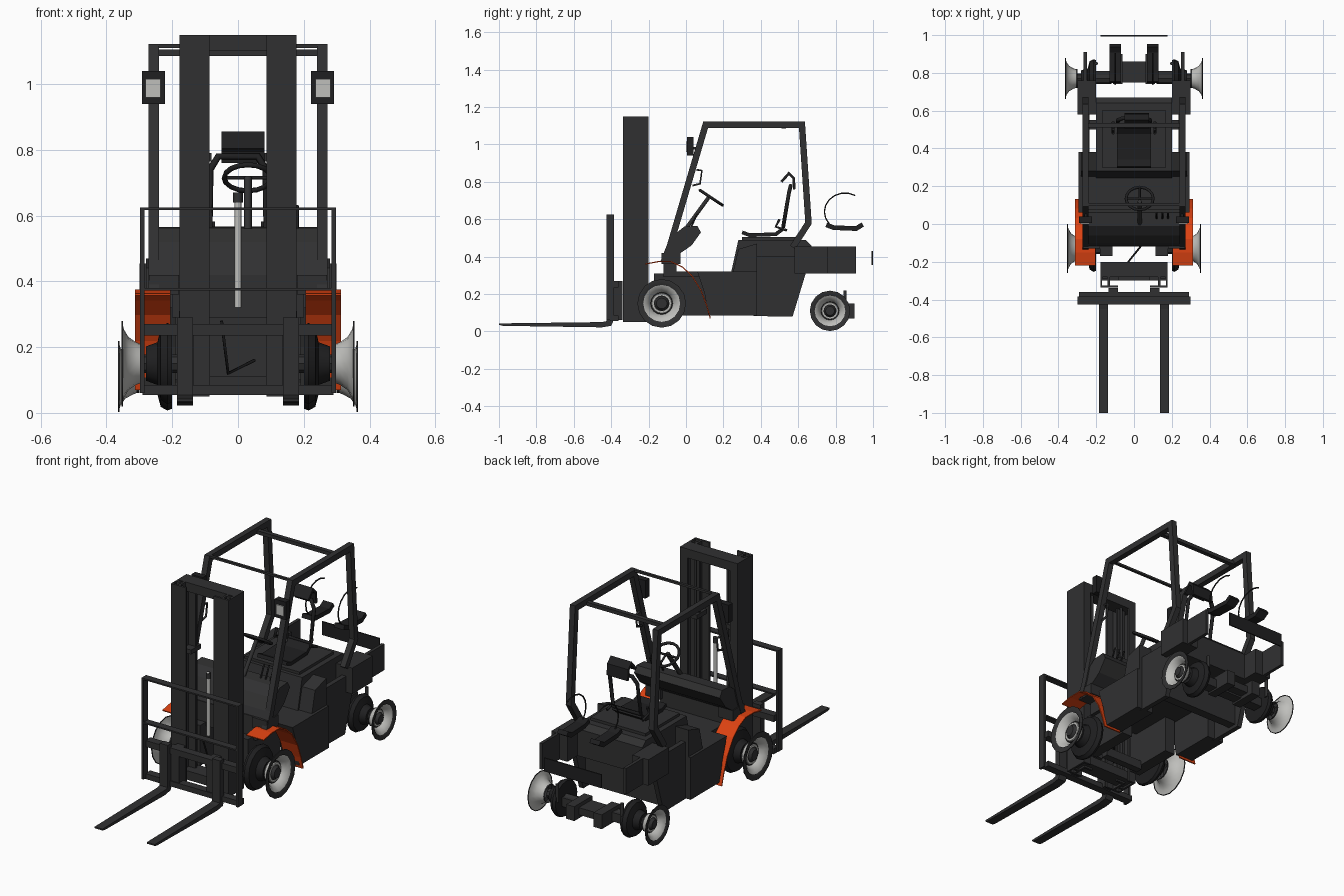
import bpy, bmesh, math
from mathutils import Vector

if "Cube" in bpy.data.objects:
    bpy.data.objects.remove(bpy.data.objects["Cube"])


def material(name, rgb):
    m = bpy.data.materials.new(name)
    m.diffuse_color = (*rgb, 1)
    m.use_nodes = True
    m.node_tree.nodes["Principled BSDF"].inputs["Base Color"].default_value = m.diffuse_color
    return m


DARK = material("charcoal", (0.03, 0.03, 0.031))
BLACK = material("black", (0.014, 0.014, 0.015))
ORANGE = material("orange", (0.72, 0.055, 0.006))
LIGHT = material("light grey", (0.52, 0.52, 0.50))


def finish(name, bm, mat, mirror=False, smooth=False):
    bmesh.ops.recalc_face_normals(bm, faces=bm.faces)
    me = bpy.data.meshes.new(name)
    bm.to_mesh(me)
    bm.free()
    me.materials.append(mat)
    ob = bpy.data.objects.new(name, me)
    bpy.context.collection.objects.link(ob)
    if smooth:
        bpy.ops.object.select_all(action='DESELECT')
        ob.select_set(True)
        bpy.context.view_layer.objects.active = ob
        bpy.ops.object.shade_smooth_by_angle(angle=math.radians(40))
    if mirror:
        ob.modifiers.new("mirror", 'MIRROR')
    return ob


def prism(name, pts, x0, x1, mat=DARK, mirror=False):
    """Extrude a side (y, z) profile from x0 to x1."""
    bm = bmesh.new()
    f = bm.faces.new([bm.verts.new((x0, y, z)) for y, z in pts])
    ext = bmesh.ops.extrude_face_region(bm, geom=[f])["geom"]
    bmesh.ops.translate(bm, vec=(x1 - x0, 0, 0),
                        verts=[v for v in ext if isinstance(v, bmesh.types.BMVert)])
    return finish(name, bm, mat, mirror)


def box(name, x0, x1, y0, y1, z0, z1, mat=DARK, mirror=False):
    return prism(name, [(y0, z0), (y1, z0), (y1, z1), (y0, z1)], x0, x1, mat, mirror)


def strip(name, path, w, x0, x1, mat=DARK, mirror=False):
    """Bar of thickness w that follows a side (y, z) path."""
    p = [Vector(q) for q in path]
    a, b = [], []
    for i, q in enumerate(p):
        d0 = (q - p[i - 1]).normalized() if i else (p[1] - q).normalized()
        d1 = (p[i + 1] - q).normalized() if i < len(p) - 1 else d0
        t = (d0 + d1).normalized()
        n = Vector((-t.y, t.x)) * (w / 2 / max(t.dot(d0), 0.4))
        a.append(q + n)
        b.append(q - n)
    return prism(name, a + b[::-1], x0, x1, mat, mirror)


def tube(name, pts, r, mat=DARK, mirror=False, closed=False):
    cu = bpy.data.curves.new(name, 'CURVE')
    cu.dimensions = '3D'
    cu.bevel_depth, cu.bevel_resolution, cu.use_fill_caps = r, 1, True
    s = cu.splines.new('POLY')
    s.points.add(len(pts) - 1)
    for q, c in zip(s.points, pts):
        q.co = (*c, 1)
    s.use_cyclic_u = closed
    cu.materials.append(mat)
    ob = bpy.data.objects.new(name, cu)
    bpy.context.collection.objects.link(ob)
    bpy.ops.object.select_all(action='DESELECT')
    ob.select_set(True)
    bpy.context.view_layer.objects.active = ob
    bpy.ops.object.convert(target='MESH')
    if mirror:
        bpy.context.object.modifiers.new("mirror", 'MIRROR')


def lathe(name, prof, y, z, mat, n=16):
    """Spin an (x, radius) profile about the wheel axle; mirrored pair."""
    bm = bmesh.new()
    vs = [bm.verts.new((x, y, z + r)) for x, r in prof]
    es = [bm.edges.new(e) for e in zip(vs, vs[1:])]
    bmesh.ops.spin(bm, geom=vs + es, cent=(0, y, z), axis=(1, 0, 0),
                   angle=2 * math.pi, steps=n, use_merge=True)
    bmesh.ops.remove_doubles(bm, verts=bm.verts, dist=1e-5)
    return finish(name, bm, mat, True, True)


# Wheels: flared light rims, dark lips, hubs and inner wheel discs
for tag, y, z, r, x in (("front", -0.13, 0.15, 0.13, 0.355), ("rear", 0.77, 0.11, 0.108, 0.365)):
    lathe(tag + "_rim", [(x - .06, r * .45), (x - .045, r * .5), (x - .022, r * .62),
                         (x - .008, r * .8), (x - .003, r * .96)], y, z, LIGHT)
    lathe(tag + "_rim_lip", [(x - .006, r * .76), (x, r * .86), (x, r), (x - .005, r)], y, z, DARK)
    lathe(tag + "_hub", [(x - .065, r * .46), (x - .04, r * .46), (x - .035, r * .3),
                         (x - .02, r * .22), (x - .02, 0)], y, z, DARK)
    lathe(tag + "_hub_ring", [(x - .038, r * .42), (x - .034, r * .4), (x - .034, r * .32),
                              (x - .038, r * .3)], y, z, LIGHT)
    lathe(tag + "_inner_disc", [(.2, 0), (.2, r * .9), (.215, r * .95), (.235, r * .85),
                                (.245, r * .5), (.28, r * .4), (.28, 0)], y, z, BLACK)
    lathe(tag + "_axle_stub", [(.12, .028), (x - .06, .028)], y, z, DARK, 8)
box("rear_axle", -.22, .22, .75, .81, .08, .13)
box("steering_cylinder", -.1, .1, .81, .86, .09, .13)
box("rear_axle_bracket", .06, .11, .74, .90, .07, .15, mirror=True)
tube("kingpin", [(.2, .85, .12), (.2, .85, .22)], .01, mirror=True)

# Fenders
strip("fender", [(-.22, .36), (-.15, .373), (-.08, .373), (-.02, .345), (.03, .3),
                 (.08, .22), (.11, .14), (.13, .07)], .006, .205, .313, ORANGE, True)

# Chassis, floor and steps
prism("step_side", [(.06, .32), (.10, .2), (.12, .085), (.38, .085), (.38, .32)], .19, .295, mirror=True)
prism("rear_skirt", [(.36, .082), (.57, .08), (.64, .31), (.64, .40), (.36, .40)], .235, .262, mirror=True)
box("front_frame", .115, .18, -.17, .12, .085, .31, mirror=True)
box("floor_plate", -.2, .2, -.06, .3, .29, .32)
box("chassis_crossmember", -.24, .24, .5, .55, .1, .3)
box("front_crossmember", -.12, .12, -.12, -.08, .06, .11)

# Hood and counterweight frame
prism("hood", [(.24, .31), (.28, .49), (.64, .49), (.67, .46), (.67, .31)], -.2, .2)
box("seat_deck", -.17, .17, .3, .6, .49, .505)
prism("hood_wing", [(.25, .31), (.28, .44), (.38, .47), (.38, .31)], .2, .28, mirror=True)
box("rear_block", .2, .3, .58, .76, .31, .455, mirror=True)
box("counterweight_side", .25, .268, .6, .91, .31, .455, mirror=True)
box("rear_plate", -.178, .178, .993, 1.0, .355, .43, BLACK)

# Gas bottle cradle
strip("cradle_saddle", [(.75, .57), (.79, .555), (.91, .55), (.945, .572)], .025, .07, .13, BLACK, True)
tube("cradle_strap", [(.1, .85 - .11 * math.cos(a), .64 + .1 * math.sin(a))
                      for a in [math.radians(t) for t in range(-40, 121, 20)]], .004, BLACK, True)

# Dashboard cowl and steering
prism("dashboard", [(-.12, .41), (-.10, .46), (-.06, .52), (-.01, .56), (.06, .565),
                    (.08, .53), (.03, .46), (-.05, .405)], -.265, .265)
box("bulkhead", -.2, .2, -.12, -.05, .29, .42)
box("cowl_foot", .18, .27, -.13, -.03, .36, .42, mirror=True)
tube("steering_column", [(.03, -.0, .55), (.03, .12, .715)], .012)
c, u, v = Vector((.03, .135, .715)), Vector((1, 0, 0)), Vector((0, .83, -.55))
ring = [c + .072 * (math.cos(t * math.pi / 8) * u + math.sin(t * math.pi / 8) * v) for t in range(16)]
tube("steering_wheel", ring, .008, BLACK, closed=True)
for i in (0, 4, 8):
    tube("steering_spoke", [c, ring[i]], .006, BLACK)
for i in range(3):
    tube("control_lever", [(.12 + i * .03, .02, .54), (.12 + i * .03, .06, .63)], .005, BLACK)

# Seat: cushion, open back frame and headrest
strip("seat_cushion", [(.3, .53), (.34, .515), (.48, .52), (.52, .55)], .02, -.09, .09, BLACK)
tube("seat_back_frame", [(-.085, .52, .56), (.085, .52, .56), (.085, .55, .74),
                         (.06, .56, .78), (-.06, .56, .78), (-.085, .55, .74)], .011, BLACK, closed=True)
strip("headrest", [(.58, .76), (.575, .82), (.55, .845), (.51, .80)], .014, -.05, .08, BLACK)
tube("armrest", [(.11, .54, .54), (.11, .48, .56), (.11, .50, .6)], .008, BLACK, True)

# Overhead guard
strip("guard_side", [(-.12, .37), (-.085, .46), (.105, 1.105), (.62, 1.105), (.655, .58), (.57, .45)],
      .034, .24, .272, mirror=True)
box("guard_rear_bar", -.25, .25, .51, .535, 1.085, 1.105)
box("guard_front_bar", -.25, .25, .095, .11, 1.11, 1.122)
tube("grab_handle", [(.25, .035, .78), (.25, .075, .79), (.25, .085, .86), (.25, .055, .865)], .006, mirror=True)

# Work lamps
box("lamp_housing", .222, .292, .005, .04, .94, 1.04, BLACK, True)
box("lamp_lens", .236, .282, -.001, .006, .96, 1.015, LIGHT, True)
tube("lamp_arm", [(.255, .03, .98), (.255, .075, .98)], .007, mirror=True)

# Mast: nested channel rails and cross ties
for tag, x0, x1, y0, y1 in (("outer", .132, .178, -.30, -.20), ("inner", .086, .14, -.337, -.24)):
    box(tag + "_rail_web", x1 - .012, x1, y0, y1, .05, 1.15, mirror=True)
    box(tag + "_rail_front", x0, x1, y0, y0 + .012, .05, 1.15, mirror=True)
    box(tag + "_rail_back", x0, x1, y1 - .012, y1, .05, 1.15, mirror=True)
box("rail_face", .135, .178, -.337, -.325, .05, 1.15, mirror=True)
box("rail_side", .17, .178, -.337, -.235, .05, 1.15, mirror=True)
box("mast_top_tie", -.178, .178, -.28, -.20, 1.10, 1.15)
box("mast_mid_tie", .08, .178, -.30, -.21, .765, .79, mirror=True)
box("mast_base_tie", -.178, .178, -.30, -.21, .06, .11)
tube("lift_chain", [(.1, -.225, .1), (.1, -.225, 1.12)], .007, mirror=True)
tube("lift_rod", [(0, -.26, .32), (0, -.26, .67)], .011, LIGHT)
tube("lift_rod_cap", [(0, -.26, .64), (0, -.26, .67)], .015)
tube("hydraulic_hose", [(-.05, -.24, .28), (-.03, -.2, .12), (.05, -.1, .16)], .005, BLACK)

# Carriage, load backrest and forks
for tag, z0, z1 in (("upper", .235, .27), ("lower", .055, .085)):
    box("carriage_bar_" + tag, -.29, .29, -.405, -.36, z0, z1)
box("carriage_upright", .085, .135, -.40, -.34, .06, .27, mirror=True)
box("backrest_post", .285, .298, -.425, -.385, .06, .625, mirror=True)
box("backrest_top", -.298, .298, -.425, -.385, .617, .625)
box("backrest_middle", -.29, .29, -.425, -.385, .372, .38)
prism("fork", [(-1.0, .035), (-.98, .03), (-.45, .022), (-.4, .03), (-.39, .05), (-.39, .29),
               (-.425, .29), (-.425, .055), (-.45, .05), (-1.0, .043)], .137, .186, mirror=True)
